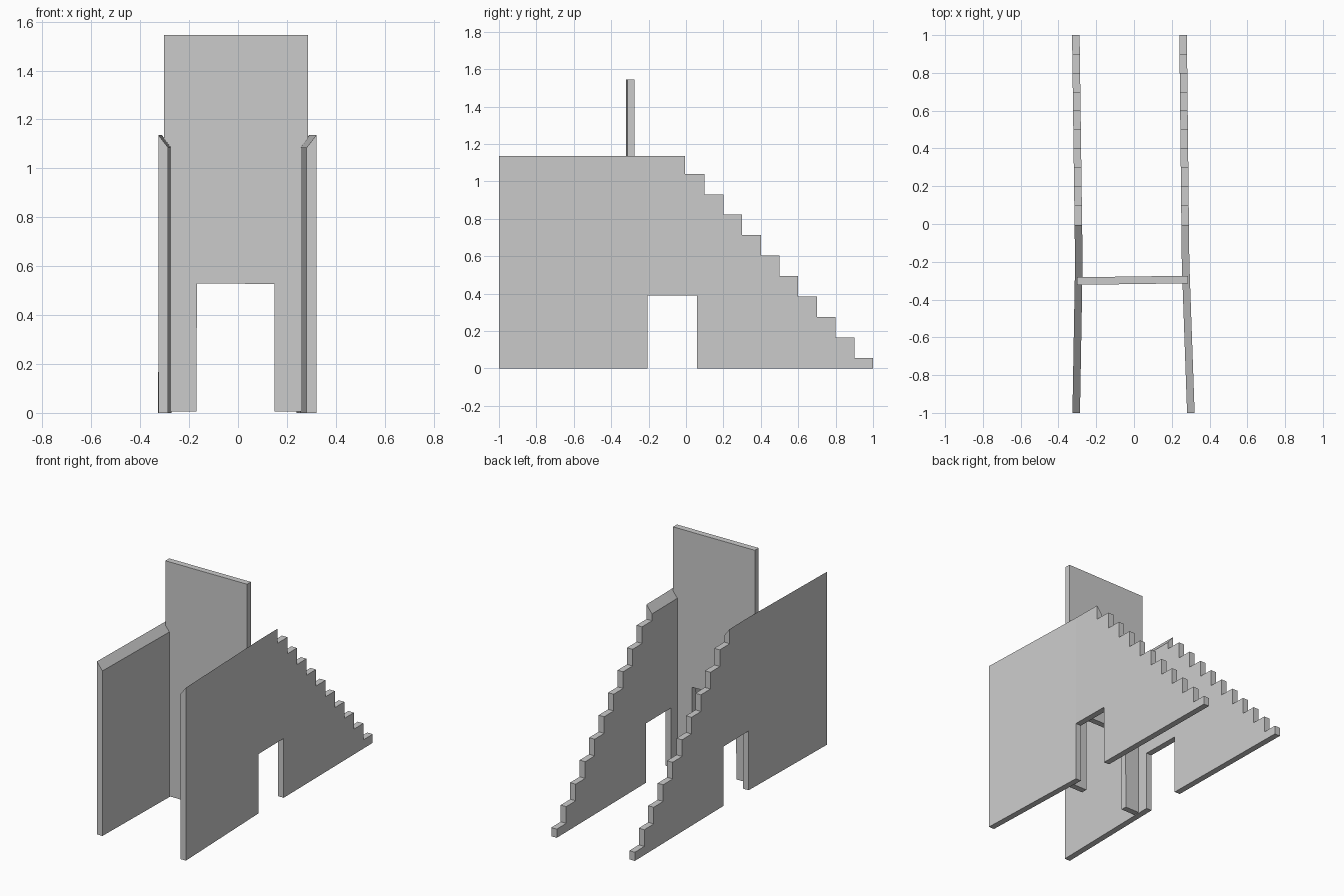
import bpy, bmesh

if "Cube" in bpy.data.objects:
    bpy.data.objects.remove(bpy.data.objects["Cube"])


def slab(name, profile, to_3d, depth):
    """Extrude a closed 2D profile into a flat slab; returns object name and bmesh."""
    bm = bmesh.new()
    face = bm.faces.new([bm.verts.new(to_3d(a, b)) for a, b in profile])
    ext = bmesh.ops.extrude_face_region(bm, geom=[face])
    moved = [v for v in ext["geom"] if isinstance(v, bmesh.types.BMVert)]
    bmesh.ops.translate(bm, verts=moved, vec=depth)
    return name, bm


def finish(name, bm):
    bmesh.ops.recalc_face_normals(bm, faces=bm.faces)
    mesh = bpy.data.meshes.new(name)
    bm.to_mesh(mesh)
    bm.free()
    bpy.context.collection.objects.link(bpy.data.objects.new(name, mesh))


THICK = 0.04
BEND_Y = -0.205

# Side profile: doorway below, stepped slope towards the back
side = [(-1, 0), (BEND_Y, 0), (BEND_Y, 0.39), (0.06, 0.39), (0.06, 0), (1, 0)]
for i in range(10):
    z = 0.057 + 0.1093 * i
    y = 1 - 0.1 * i
    side += [(y, z), (y - 0.1 if i < 9 else -0.01 + 0.11, z)]
side = [p for i, p in enumerate(side) if i == 0 or p != side[i - 1]]
side[-1] = (-0.005, side[-1][1])
side[-2] = (0.1, side[-2][1])
side += [(-0.005, 1.137), (-1, 1.137)]


def side_wall(name, sign, front, bend, back):
    """front, bend, back: inner-face distance from x = 0 along the wall."""
    name, bm = slab(name, side, lambda y, z: (0, y, z), (THICK, 0, 0))
    bmesh.ops.bisect_plane(bm, geom=bm.verts[:] + bm.edges[:] + bm.faces[:],
                           plane_co=(0, BEND_Y, 0), plane_no=(0, 1, 0), dist=1e-5)
    for v in bm.verts:
        y = v.co.y
        # Sloped inner lip along the flat top
        if v.co.x < THICK / 2 and v.co.z > 1.1:
            v.co.z = 1.085
        # Slight bend of the wall in plan
        if y < BEND_Y:
            off = bend + (front - bend) * (BEND_Y - y) / (BEND_Y + 1)
        else:
            off = bend + (back - bend) * (y - BEND_Y) / (1 - BEND_Y)
        v.co.x = sign * (off + v.co.x)
    finish(name, bm)


side_wall("left_stepped_wall", -1, 0.286, 0.272, 0.288)
side_wall("right_stepped_wall", 1, 0.281, 0.253, 0.24)

# Tall cross wall with a doorway
cross = [(-0.303, 0.005), (-0.17, 0.005), (-0.168, 0.53), (0.15, 0.527),
         (0.15, 0.005), (0.286, 0.005), (0.286, 1.546), (-0.303, 1.546)]
name, bm = slab("cross_wall", cross,
                lambda x, z: (x, -0.322 + 0.008 * (x + 0.303) / 0.59, z), (0, THICK, 0))
finish(name, bm)
